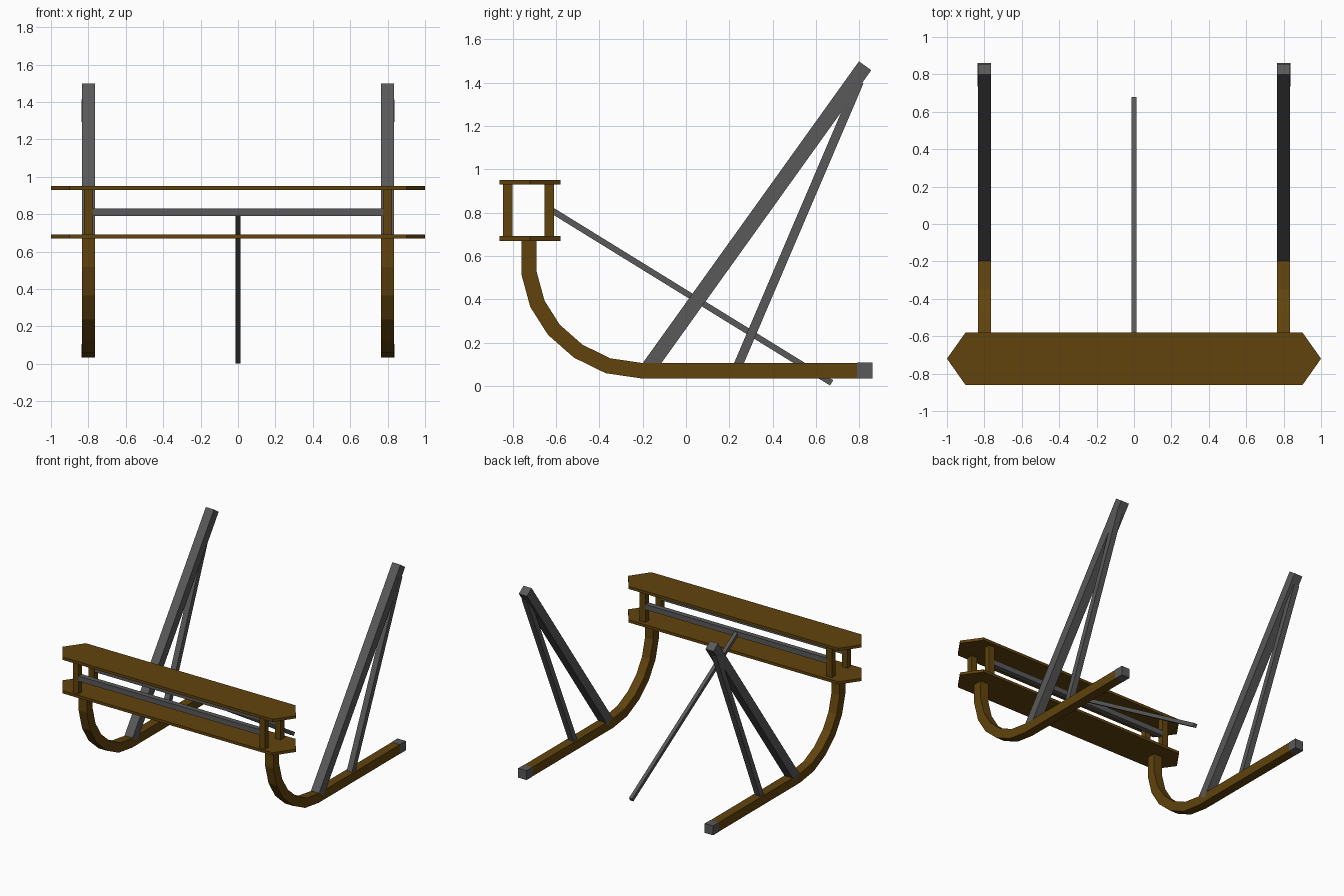
import bpy, bmesh
from mathutils import Vector, Matrix

if "Cube" in bpy.data.objects:
    bpy.data.objects.remove(bpy.data.objects["Cube"])


def make_material(name, rgb):
    m = bpy.data.materials.new(name)
    m.diffuse_color = (*rgb, 1)
    m.use_nodes = True
    m.node_tree.nodes["Principled BSDF"].inputs["Base Color"].default_value = m.diffuse_color
    return m


WOOD = make_material("brown wood", (0.12, 0.056, 0.004))
METAL = make_material("grey metal", (0.1, 0.1, 0.1))


def finish(bm, name, mat):
    bmesh.ops.recalc_face_normals(bm, faces=bm.faces)
    me = bpy.data.meshes.new(name)
    bm.to_mesh(me)
    bm.free()
    me.materials.append(mat)
    ob = bpy.data.objects.new(name, me)
    bpy.context.collection.objects.link(ob)
    return ob


def sweep(name, path, x_width, thick, mat):
    """Rectangular bar along (x, y, z) points lying mostly in the yz plane, mitred at bends."""
    pts = [Vector(p) for p in path]
    bm = bmesh.new()
    rings = []
    for i, p in enumerate(pts):
        a = (p - pts[i - 1]).normalized() if i else None
        b = (pts[i + 1] - p).normalized() if i < len(pts) - 1 else None
        t = (a + b).normalized() if a and b else (a or b)
        n = Vector((0, -t.z, t.y)).normalized()
        scale = 1 / max(t.dot(a or b), 0.3)
        side, up = Vector((x_width / 2, 0, 0)), n * thick / 2 * scale
        rings.append([bm.verts.new(p + side * s + up * u)
                      for s, u in ((-1, -1), (1, -1), (1, 1), (-1, 1))])
    for r, q in zip(rings, rings[1:]):
        for k in range(4):
            bm.faces.new((r[k], r[(k + 1) % 4], q[(k + 1) % 4], q[k]))
    bm.faces.new(rings[0])
    bm.faces.new(rings[-1])
    return finish(bm, name, mat)


def box(name, lo, hi, mat):
    lo, hi = Vector(lo), Vector(hi)
    bm = bmesh.new()
    bmesh.ops.create_cube(bm, size=1, matrix=Matrix.Translation((lo + hi) / 2)
                          @ Matrix.Diagonal((*(hi - lo), 1)))
    return finish(bm, name, mat)


def plank(name, z0, z1):
    outline = [(-1, -0.72), (-0.9, -0.862), (0.9, -0.862),
               (1, -0.72), (0.9, -0.579), (-0.9, -0.579)]
    bm = bmesh.new()
    face = bm.faces.new([bm.verts.new((x, y, z0)) for x, y in outline])
    ext = bmesh.ops.extrude_face_region(bm, geom=[face])
    bmesh.ops.translate(bm, vec=(0, 0, z1 - z0),
                        verts=[v for v in ext["geom"] if isinstance(v, bmesh.types.BMVert)])
    return finish(bm, name, WOOD)


# front bumper planks
plank("upper_plank", 0.93, 0.951)
plank("lower_plank", 0.67, 0.691)

# curved runner centre line (y, z)
RUNNER = [(-0.725, 0.675), (-0.725, 0.522), (-0.686, 0.379), (-0.61, 0.259),
          (-0.497, 0.16), (-0.36, 0.093), (-0.203, 0.07), (0.79, 0.07)]

for s, label in ((-1, "left"), (1, "right")):
    x = 0.8 * s
    sweep(label + "_runner", [(x, y, z) for y, z in RUNNER], 0.07, 0.071, WOOD)
    box(label + "_runner_cap", (x - 0.036, 0.79, 0.034), (x + 0.036, 0.862, 0.107), METAL)
    # sloping handle and its brace
    sweep(label + "_handle", [(x, -0.17, 0.087), (x, 0.827, 1.478)], 0.07, 0.07, METAL)
    sweep(label + "_handle_brace", [(x, 0.236, 0.085), (0.814 * s, 0.80, 1.405)],
          0.045, 0.042, METAL)
    # posts between the planks
    for y, end in ((-0.823, "front"), (-0.632, "rear")):
        box(f"{label}_{end}_post", (x - 0.024, y - 0.022, 0.69),
            (x + 0.024, y + 0.022, 0.931), WOOD)

# cross bars between the posts
for y, end in ((-0.823, "front"), (-0.632, "rear")):
    box(end + "_cross_bar", (-0.78, y - 0.02, 0.789), (0.78, y + 0.02, 0.83), METAL)

# central tow pole
sweep("tow_pole", [(0, -0.625, 0.814), (0, 0.672, 0.014)], 0.028, 0.028, METAL)
